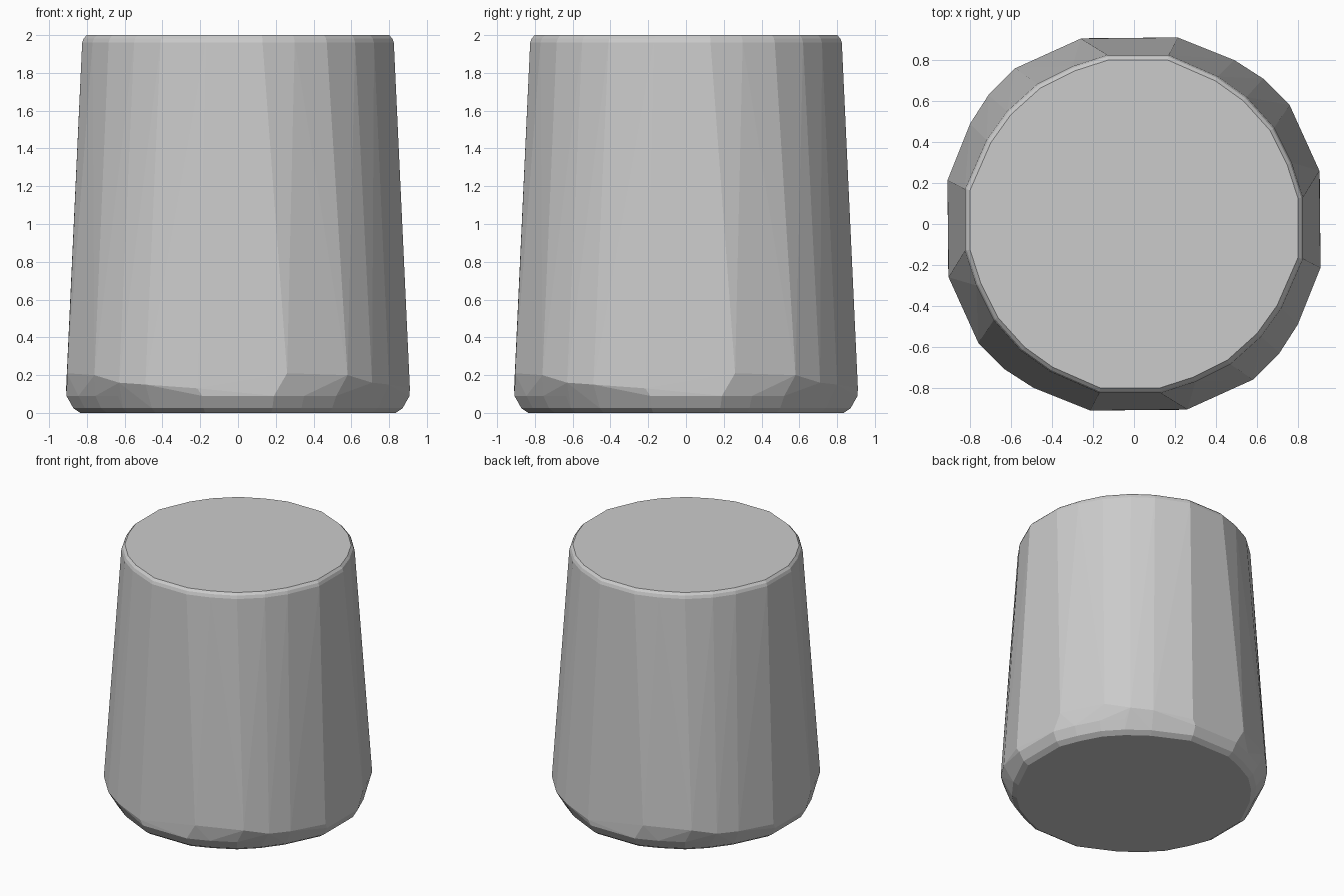
import bpy, bmesh
from math import radians
from mathutils import Matrix

if "Cube" in bpy.data.objects:
    bpy.data.objects.remove(bpy.data.objects["Cube"])

# Quarter outlines (front side); the body repeats four times round z
top = [(-.17, -.825, 1.96), (.13, -.825, 1.96), (.30, -.77, 1.96),
       (.47, -.685, 1.96), (.62, -.55, 1.96), (.72, -.41, 1.96)]
shoulder = [(-.215, -.91, .13), (.26, -.905, .21), (.58, -.76, .20),
            (.71, -.63, .16), (.80, -.49, .15)]
foot = [(-.19, -.908, .09), (.19, -.908, .09), (.35, -.845, .09),
        (.52, -.755, .09), (.65, -.635, .09), (.77, -.475, .09)]


def scaled(ring, s, z):
    return [(x * s, y * s, z) for x, y, _ in ring]


# Rounded rims at top and bottom
points = (top + scaled(top, .99, 1.983) + scaled(top, .97, 2.0) + shoulder
          + foot + scaled(foot, .96, .025) + scaled(foot, .92, 0))

# Faceted tapered body as one convex solid
bm = bmesh.new()
for i in range(4):
    rot = Matrix.Rotation(radians(90 * i), 4, 'Z')
    for p in points:
        v = bm.verts.new(p)
        v.co = rot @ v.co
result = bmesh.ops.convex_hull(bm, input=bm.verts[:])
bmesh.ops.delete(bm, geom=[v for v in bm.verts if not v.link_faces], context='VERTS')
bmesh.ops.dissolve_limit(bm, angle_limit=radians(1), verts=bm.verts[:], edges=bm.edges[:])
bmesh.ops.recalc_face_normals(bm, faces=bm.faces[:])

mesh = bpy.data.meshes.new("tapered_body")
bm.to_mesh(mesh)
bm.free()
bpy.context.collection.objects.link(bpy.data.objects.new("tapered_body", mesh))
